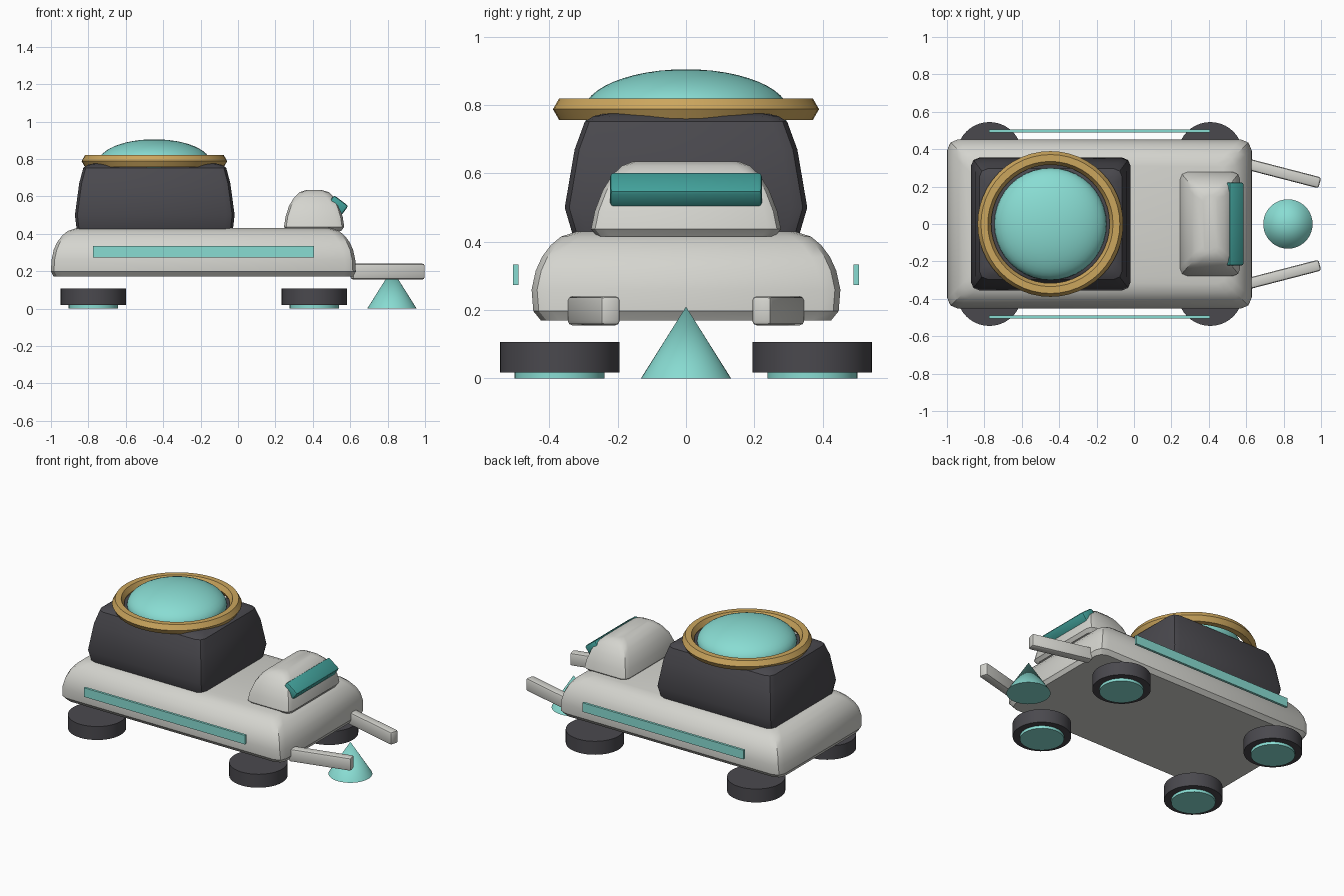
import bpy, bmesh, math
from mathutils import Matrix, Vector

if "Cube" in bpy.data.objects:
    bpy.data.objects.remove(bpy.data.objects["Cube"])


def material(name, r, g, b):
    m = bpy.data.materials.new(name)
    m.diffuse_color = (r, g, b, 1)
    m.use_nodes = True
    m.node_tree.nodes["Principled BSDF"].inputs["Base Color"].default_value = m.diffuse_color
    return m


SHELL = material("pale grey", 0.66, 0.66, 0.62)
DARK = material("charcoal", 0.068, 0.066, 0.076)
GOLD = material("gold", 0.60, 0.38, 0.11)
AQUA = material("light aqua", 0.25, 0.72, 0.65)
TEAL = material("deep teal", 0.055, 0.36, 0.33)


def finish(bm, name, mat, angle=30):
    bmesh.ops.recalc_face_normals(bm, faces=bm.faces)
    me = bpy.data.meshes.new(name)
    bm.to_mesh(me)
    bm.free()
    me.materials.append(mat)
    ob = bpy.data.objects.new(name, me)
    bpy.context.collection.objects.link(ob)
    bpy.ops.object.select_all(action='DESELECT')
    ob.select_set(True)
    bpy.context.view_layer.objects.active = ob
    bpy.ops.object.shade_smooth_by_angle(angle=math.radians(angle))
    return ob


def loft(name, cx, levels, radius, mat, steps=2):
    """Stack of rounded rectangles; each level is (z, half x, half y)."""
    bm = bmesh.new()
    rings = []
    for z, hx, hy in levels:
        r = min(radius, hx * 0.9, hy * 0.9)
        ring = []
        for q, (sx, sy) in enumerate(((1, 1), (-1, 1), (-1, -1), (1, -1))):
            for i in range(steps + 1):
                a = math.pi / 2 * (q + i / steps)
                ring.append(bm.verts.new((cx + sx * (hx - r) + r * math.cos(a),
                                          sy * (hy - r) + r * math.sin(a), z)))
        rings.append(ring)
    n = len(rings[0])
    for a, b in zip(rings, rings[1:]):
        for i in range(n):
            bm.faces.new((a[i], a[(i + 1) % n], b[(i + 1) % n], b[i]))
    bm.faces.new(rings[0])
    bm.faces.new(rings[-1])
    return finish(bm, name, mat)


def box(name, loc, size, mat, rot=None, bevel=0.0):
    bm = bmesh.new()
    bmesh.ops.create_cube(bm, size=1)
    bmesh.ops.scale(bm, vec=size, verts=bm.verts)
    if bevel:
        bmesh.ops.bevel(bm, geom=list(bm.edges), offset=bevel, segments=2,
                        profile=0.5, affect='EDGES')
    m = Matrix.Translation(loc) @ (rot or Matrix.Identity(4))
    bmesh.ops.transform(bm, matrix=m, verts=bm.verts)
    return finish(bm, name, mat)


def cone(name, x, y, z0, z1, r0, r1, mat, seg=40):
    bm = bmesh.new()
    bmesh.ops.create_cone(bm, cap_ends=True, segments=seg, radius1=r0,
                          radius2=r1, depth=z1 - z0,
                          matrix=Matrix.Translation((x, y, (z0 + z1) / 2)))
    return finish(bm, name, mat)


# Main hull, rear tower and front cab
loft("hull", -0.185, [(0.17, 0.80, 0.425), (0.197, 0.815, 0.447),
                      (0.26, 0.812, 0.452), (0.315, 0.800, 0.440),
                      (0.355, 0.782, 0.422), (0.39, 0.755, 0.396),
                      (0.415, 0.725, 0.366), (0.43, 0.68, 0.32)], 0.055, SHELL)
loft("tower", -0.445, [(0.425, 0.418, 0.333), (0.50, 0.427, 0.355),
                       (0.67, 0.404, 0.326), (0.752, 0.382, 0.296),
                       (0.768, 0.36, 0.27), (0.775, 0.325, 0.237)], 0.045, DARK)
loft("cab", 0.407, [(0.415, 0.145, 0.26), (0.437, 0.161, 0.278),
                    (0.49, 0.153, 0.267), (0.55, 0.134, 0.244),
                    (0.595, 0.106, 0.216), (0.622, 0.078, 0.188),
                    (0.635, 0.038, 0.155)], 0.04, SHELL)

# Tilted visor on the cab
box("visor", (0.532, 0, 0.551), (0.096, 0.445, 0.066), TEAL,
    Matrix.Rotation(math.radians(37), 4, 'Y'), 0.012)

# Dome on the tower
bm = bmesh.new()
bmesh.ops.create_uvsphere(bm, u_segments=40, v_segments=24, radius=1)
bmesh.ops.scale(bm, vec=(0.30, 0.30, 0.125), verts=bm.verts)
bmesh.ops.translate(bm, vec=(-0.447, 0, 0.78), verts=bm.verts)
finish(bm, "dome", AQUA)

# Six-sided ring around the dome
bm = bmesh.new()
section = [bm.verts.new((0.353 + 0.0365 * math.cos(k * math.pi / 3), 0,
                         0.788 + 0.0365 * math.sin(k * math.pi / 3)))
           for k in range(6)]
edges = [bm.edges.new((section[k], section[(k + 1) % 6])) for k in range(6)]
bmesh.ops.spin(bm, geom=section + edges, cent=(0, 0, 0), axis=(0, 0, 1),
               angle=math.tau, steps=48, use_merge=False)
bmesh.ops.remove_doubles(bm, verts=bm.verts, dist=0.0005)
bmesh.ops.translate(bm, vec=(-0.447, 0, 0), verts=bm.verts)
finish(bm, "dome_ring", GOLD)

# Hover discs with glowing pads underneath
for end, x in (("rear", -0.773), ("front", 0.408)):
    for side, s in (("left", 1), ("right", -1)):
        cone(f"{end}_{side}_disc", x, s * 0.37, 0.018, 0.107, 0.175, 0.175, DARK)
        cone(f"{end}_{side}_pad", x, s * 0.37, 0.0, 0.03, 0.132, 0.132, AQUA)

# Side light strips and front prongs
for side, s in (("left", 1), ("right", -1)):
    box(f"{side}_light_strip", (-0.185, s * 0.498, 0.304), (1.18, 0.016, 0.06), AQUA)
    box(f"{side}_prong", (0.80, s * 0.27, 0.198), (0.40, 0.06, 0.085), SHELL,
        Matrix.Rotation(math.radians(-14.5 * s), 4, 'Z'), 0.013)

# Light cone between the prongs
cone("light_cone", 0.823, 0, 0.0, 0.21, 0.132, 0.0, AQUA)
